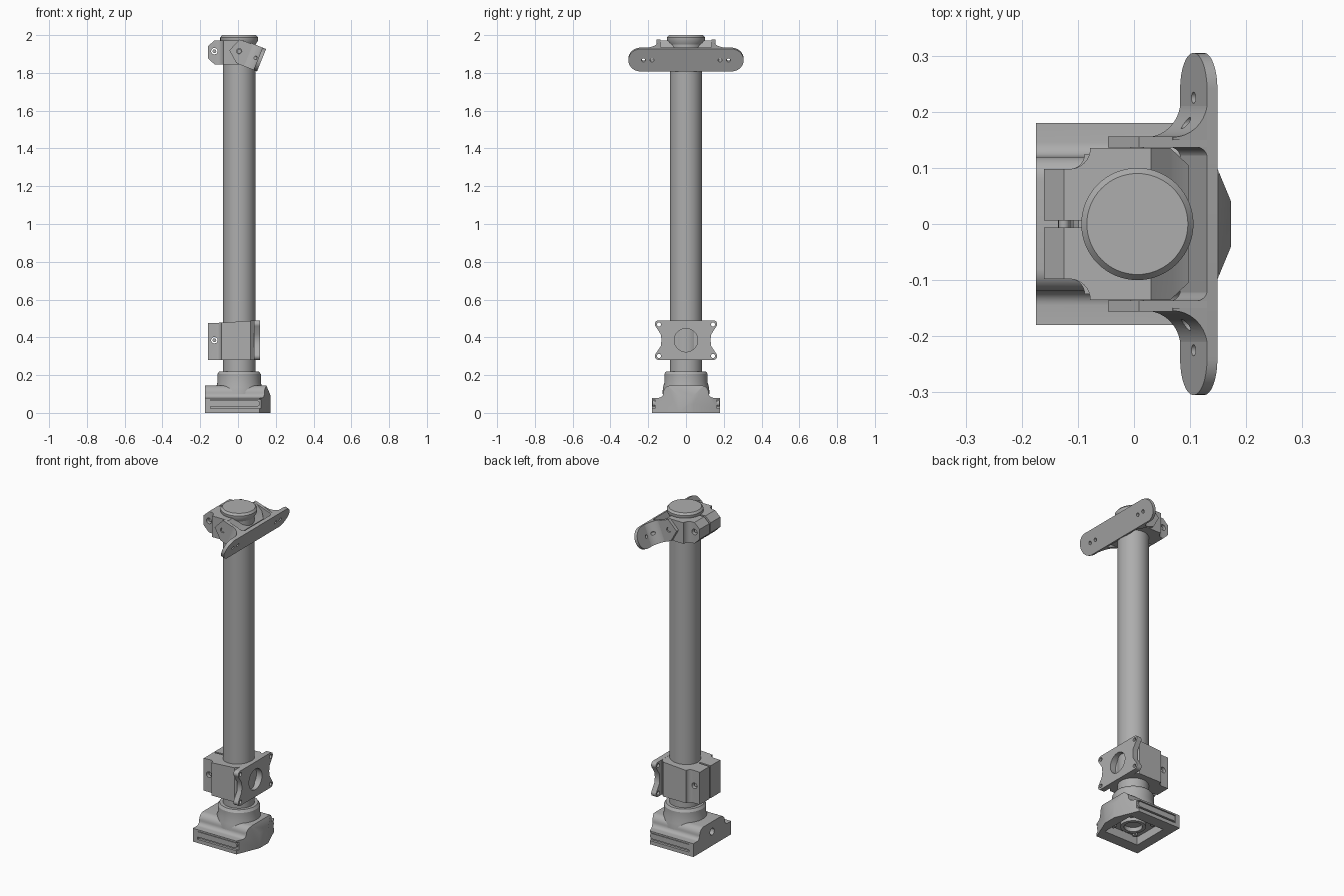
import bpy, bmesh
from math import cos, sin, pi, radians
from mathutils import Matrix, Vector

if "Cube" in bpy.data.objects:
    bpy.data.objects.remove(bpy.data.objects["Cube"])

grey = bpy.data.materials.new("machined_grey")
grey.use_nodes = True
COLOUR = (0.42, 0.42, 0.42, 1)
grey.diffuse_color = COLOUR
grey.node_tree.nodes["Principled BSDF"].inputs["Base Color"].default_value = COLOUR

AXES = {
    "x": lambda a, b, h: (h, a, b),
    "y": lambda a, b, h: (a, h, b),
    "z": lambda a, b, h: (a, b, h),
}
PX = 0.006  # pole centre in x


def finish(name, bm):
    bmesh.ops.recalc_face_normals(bm, faces=bm.faces)
    mesh = bpy.data.meshes.new(name)
    bm.to_mesh(mesh)
    bm.free()
    mesh.materials.append(grey)
    obj = bpy.data.objects.new(name, mesh)
    bpy.context.collection.objects.link(obj)
    return obj


def prism(name, pts, axis, lo, hi):
    """Extrude a 2D outline along an axis."""
    bm = bmesh.new()
    face = bm.faces.new([bm.verts.new(AXES[axis](a, b, lo)) for a, b in pts])
    new = bmesh.ops.extrude_face_region(bm, geom=[face])["geom"]
    step = Vector(AXES[axis](0, 0, hi - lo))
    bmesh.ops.translate(bm, vec=step, verts=[v for v in new if isinstance(v, bmesh.types.BMVert)])
    return finish(name, bm)


def arc(ca, cb, r, start, end, n=10):
    return [(ca + r * cos(radians(start + (end - start) * i / n)),
             cb + r * sin(radians(start + (end - start) * i / n))) for i in range(n + 1)]


def rod(name, axis, a, b, r, lo, hi, n=32):
    return prism(name, arc(a, b, r, 0, 360 - 360 / n, n - 1), axis, lo, hi)


def box(name, x0, x1, y0, y1, z0, z1):
    return prism(name, [(x0, y0), (x1, y0), (x1, y1), (x0, y1)], "z", z0, z1)


def lathe(name, profile, n=64):
    """Spin a radius/height profile round the pole axis."""
    bm = bmesh.new()
    rings = [[bm.verts.new((PX + r * cos(2 * pi * i / n), r * sin(2 * pi * i / n), z))
              for i in range(n)] for r, z in profile]
    for low, high in zip(rings, rings[1:]):
        for i in range(n):
            j = (i + 1) % n
            bm.faces.new((low[i], low[j], high[j], high[i]))
    bm.faces.new(rings[0])
    bm.faces.new(rings[-1])
    return finish(name, bm)


def combine(obj, others, operation="DIFFERENCE"):
    """Apply booleans and remove the cutters."""
    for other in others:
        mod = obj.modifiers.new("cut", "BOOLEAN")
        mod.operation, mod.solver, mod.object = operation, "EXACT", other
        bpy.context.view_layer.update()
        evaluated = obj.evaluated_get(bpy.context.evaluated_depsgraph_get())
        mesh = bpy.data.meshes.new_from_object(evaluated)
        obj.modifiers.clear()
        obj.data = mesh
        bpy.data.objects.remove(other)
    return obj


def mirrored(half):
    """Close an outline by reflecting its second coordinate."""
    return half + [(a, -b) for a, b in reversed(half)]


def flipped(half):
    """Close an outline by reflecting its first coordinate."""
    return half + [(-a, b) for a, b in reversed(half)]


# Pole and end cap
lathe("pole", [(0.086, 0.1), (0.086, 1.98)])
lathe("pole_cap", [(0.088, 1.95), (0.1, 1.972), (0.1, 1.988), (0.09, 2.0)])

# Base: rail block with an arched hump, clipped to a tapered plan
hump = [(0.18, 0), (0.18, 0.08), (0.145, 0.08)] + arc(0.145, 0.105, 0.025, 270, 180, 6)
hump += arc(0.08, 0.105, 0.04, 0, 90, 8)
base = prism("base", flipped(hump), "x", -0.175, 0.175)
plan = prism("plan", mirrored([(-0.175, 0.18), (0.115, 0.18), (0.173, 0.04)]), "z", -0.01, 0.3)
side = prism("side", [(-0.2, -0.01), (0.173, -0.01), (0.173, 0.09), (0.15, 0.146), (-0.2, 0.146)],
             "y", -0.3, 0.3)
combine(base, [plan, side], "INTERSECT")
cutters = [box("recess", -0.115, 0.115, -0.11, 0.11, -0.02, 0.05),
           rod("end_hole", "x", 0, 0.085, 0.02, -0.2, -0.15)]
for s in (-1, 1):
    y0, y1 = sorted((s * 0.165, s * 0.2))
    cutters.append(box("groove", -0.145, 0.2, y0, y1, 0.022, 0.07))
    cutters += [rod("pin_hole", "y", x, 0.05, 0.006, y0 - 0.02, y1, 12) for x in (-0.13, -0.1)]
combine(base, cutters)

# Rails in the side grooves
for s, label in ((-1, "right"), (1, "left")):
    y0, y1 = sorted((s * 0.16, s * 0.177))
    outline = arc(0.1, 0.05, 0.016, -90, 90) + [(-0.145, 0.066), (-0.145, 0.034)]
    prism(label + "_rail", outline, "y", y0, y1)

# Collar joining base and pole
lathe("base_collar", [(0.125, 0.1), (0.122, 0.135), (0.115, 0.16), (0.115, 0.205), (0.105, 0.22)])

# Hub and bolts under the base
combine(lathe("base_hub", [(0.07, 0.02), (0.07, 0.055)]),
        [rod("hub_bore", "z", PX, 0, 0.05, 0, 0.045)])
for sx in (-1, 1):
    for sy in (-1, 1):
        rod("base_bolt", "z", PX + sx * 0.075, sy * 0.075, 0.015, 0.025, 0.055, 6)


def clamp(name, width, front, profile, hole_z):
    """Split clamp with two ears, clipped to a side profile."""
    half = [(-0.09, 0.006), (-0.16, 0.006), (-0.16, 0.098)]
    half += arc(-0.115, width, width - 0.098, 270, 360, 8)
    half += [(0.065, width), (front, width - 0.03)]
    body = prism(name, mirrored(half), "z", 0.2, 2.1)
    combine(body, [prism("profile", profile, "y", -0.3, 0.3)], "INTERSECT")
    combine(body, [rod("bolt_hole", "y", -0.125, hole_z, 0.017, -0.3, 0.3)])
    rod(name + "_bolt", "y", -0.125, hole_z, 0.01, -0.085, 0.085, 16)
    return body


# Upper clamp
clamp("upper_clamp", 0.135, 0.097,
      [(-0.16, 1.88), (-0.125, 1.845), (0.097, 1.845), (0.097, 1.91), (0.07, 1.93),
       (0.03, 1.972), (-0.125, 1.972), (-0.16, 1.94)], 1.915)

# Lower clamp with mounting plate
lower = clamp("lower_clamp", 0.125, 0.095,
              [(-0.161, 0.28), (0.1, 0.28), (0.1, 0.49), (-0.08, 0.478), (-0.161, 0.475)], 0.385)
quarter = [(0.13, 0), (0.133, 0.03)] + arc(0.145, 0.085, 0.02, -30, 90, 6)
right_half = [(a, -b) for a, b in reversed(quarter[1:])] + quarter
plate = prism("mounting_plate", [(a, b + 0.385) for a, b in flipped(right_half)], "x", 0.085, 0.117)
combine(plate, [rod("screw_hole", "x", sy * 0.143, 0.385 + sz * 0.083, 0.011, 0, 0.2, 16)
                for sy in (-1, 1) for sz in (-1, 1)])
combine(plate, [rod("centre_hole", "x", 0, 0.385, 0.062, 0.08, 0.2)])
combine(lower, [rod("centre_hole", "x", 0, 0.385, 0.062, 0.08, 0.2)])

# Tilting bracket, built upright about its pivot
H = 0.064
outline = arc(0.305 - H, 0, H, -90, 90, 16) + arc(H - 0.305, 0, H, 90, 270, 16)
face_plate = prism("bracket_plate", outline, "x", 0.108, 0.128)
arm_shape = [(-0.05, -0.015), (-0.02, 0.058), (0.11, H), (0.11, -H), (0.01, -H)]
parts = [face_plate]
gussets = []
for s, label in ((-1, "right"), (1, "left")):
    y0, y1 = sorted((s * 0.136, s * 0.156))
    arm = prism(label + "_bracket_arm", arm_shape, "y", y0, y1)
    parts.append(combine(arm, [rod("pivot_hole", "y", 0, 0, 0.014, -0.3, 0.3)]))
    curve = arc(0.043, 0.221, 0.066, -90, 0, 12) + [(0.109, 0.15), (0.043, 0.15)]
    gussets.append(prism(label + "_gusset", [(a, s * b) for a, b in curve], "z", -H, H))
    inner = arc(0.088, 0.116, 0.021, 90, 0, 6) + [(0.109, 0.137)]
    parts.append(prism(label + "_inner_fillet", [(a, s * b) for a, b in inner], "z", -H, H))
for obj in [face_plate] + gussets:
    combine(obj, [rod("screw_hole", "x", s * y, 0, 0.01, 0.02, 0.2, 16)
                  for s in (-1, 1) for y in (0.18, 0.225)])
parts += gussets
tilt = Matrix.Translation((PX, 0, 1.915)) @ Matrix.Rotation(radians(22), 4, "Y")
for obj in parts:
    obj.data.transform(tilt)

# Pivot bolts
for s, label in ((-1, "right"), (1, "left")):
    y0, y1 = sorted((s * 0.12, s * 0.15))
    rod(label + "_pivot_bolt", "y", PX, 1.915, 0.012, y0, y1, 16)

# Smooth curved surfaces, keep edges sharp
bpy.ops.object.select_all(action="DESELECT")
for obj in bpy.context.collection.objects:
    if obj.type == "MESH" and obj.data.materials and obj.data.materials[0] == grey:
        obj.select_set(True)
        bpy.context.view_layer.objects.active = obj
bpy.ops.object.shade_smooth_by_angle(angle=radians(32))
